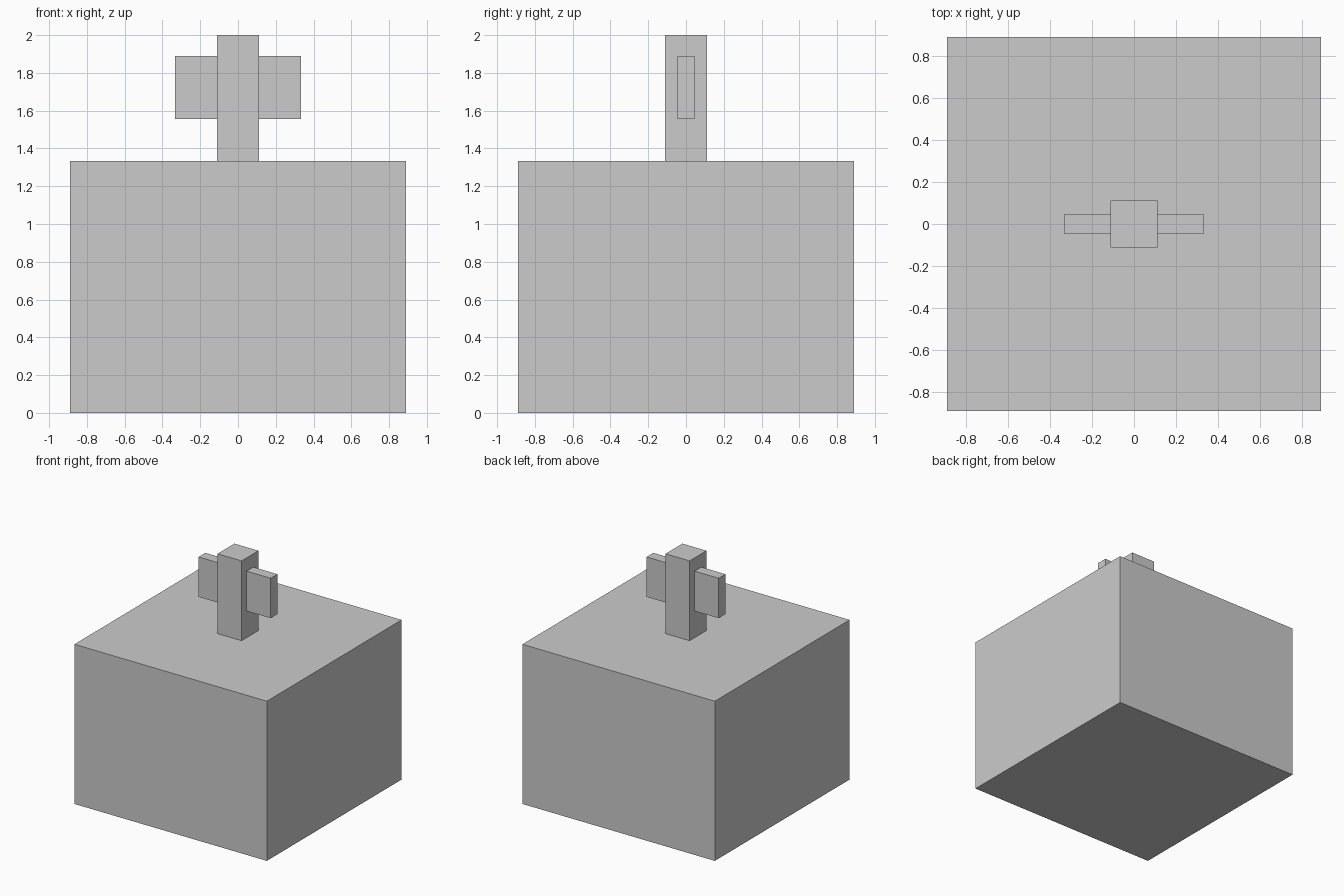
import bpy

if "Cube" in bpy.data.objects:
    bpy.data.objects.remove(bpy.data.objects["Cube"])

U = 1 / 9  # model grid unit


def box(name, size, z_bottom):
    """Box centred on x and y, with its underside at z_bottom."""
    bpy.ops.mesh.primitive_cube_add(size=1, location=(0, 0, z_bottom + size[2] / 2))
    ob = bpy.context.object
    ob.name = name
    ob.scale = size
    bpy.ops.object.transform_apply(location=False, rotation=False, scale=True)
    return ob


# Large block body
box("base_block", (16 * U, 16 * U, 12 * U), 0)
# Square post standing on the block
box("post", (2 * U, 2 * U, 6 * U), 12 * U)
# Thin plate passing through the post, forming both side wings
box("cross_plate", (6 * U, 0.8 * U, 3 * U), 14 * U)
